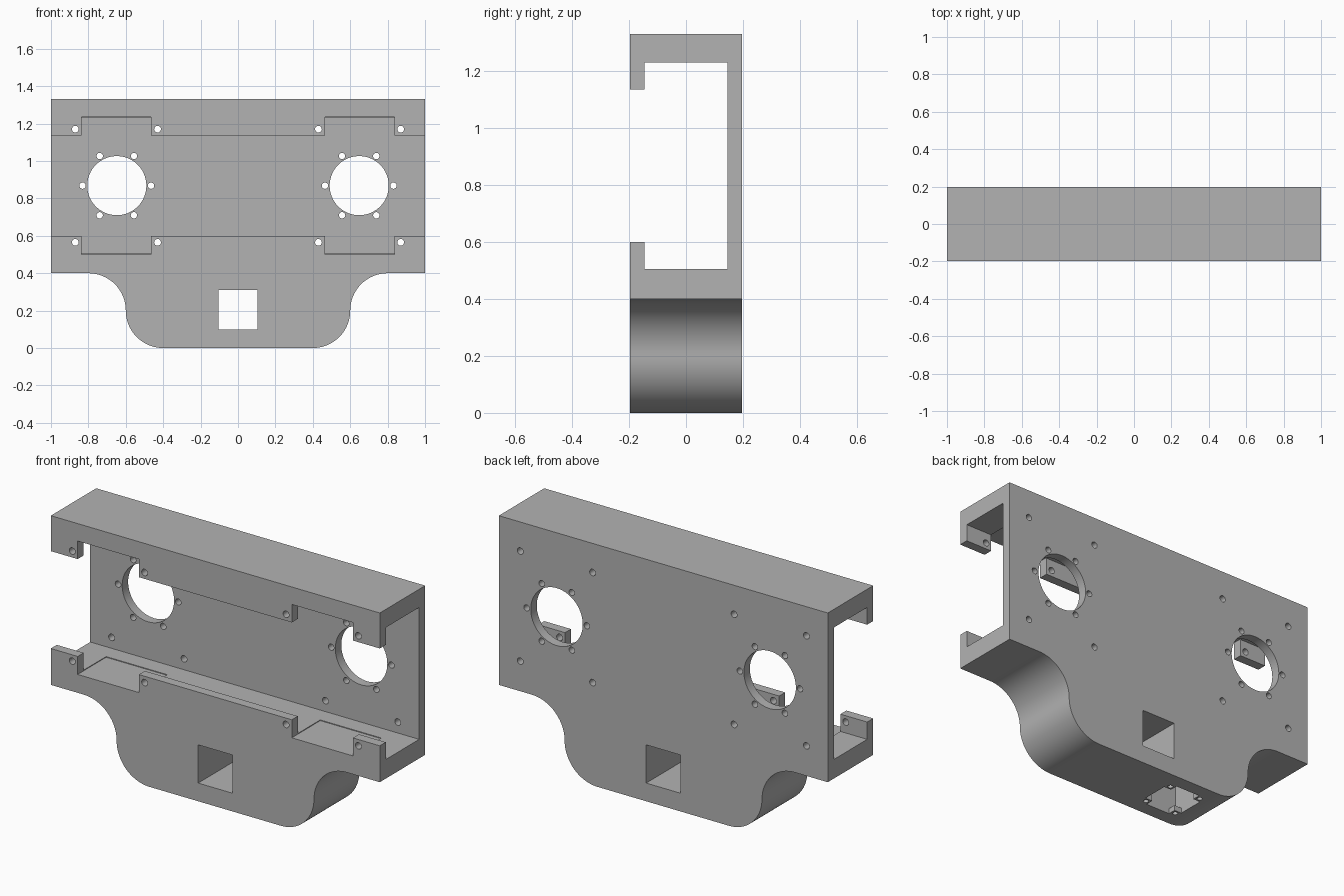
import bpy
import bmesh
from math import cos, sin, pi, radians
from mathutils import Matrix, Vector

cube = bpy.data.objects.get("Cube")
if cube:
    bpy.data.objects.remove(cube, do_unlink=True)

grey = bpy.data.materials.new("plain_grey")
grey.use_nodes = True
grey.diffuse_color = (0.45, 0.45, 0.45, 1)
grey.node_tree.nodes["Principled BSDF"].inputs["Base Color"].default_value = grey.diffuse_color

HALF_DEPTH = 0.197
HEIGHT = 1.33


def make_object(name, bm):
    bmesh.ops.recalc_face_normals(bm, faces=bm.faces)
    mesh = bpy.data.meshes.new(name)
    bm.to_mesh(mesh)
    bm.free()
    mesh.materials.append(grey)
    obj = bpy.data.objects.new(name, mesh)
    bpy.context.collection.objects.link(obj)
    return obj


def arc(cx, cz, r, start, end, steps=20):
    angles = [radians(start + (end - start) * i / steps) for i in range(steps + 1)]
    return [(cx + r * cos(a), cz + r * sin(a)) for a in angles]


def extrude(name, points, direction):
    bm = bmesh.new()
    face = bm.faces.new([bm.verts.new(p) for p in points])
    result = bmesh.ops.extrude_face_region(bm, geom=[face])
    verts = [v for v in result["geom"] if isinstance(v, bmesh.types.BMVert)]
    bmesh.ops.translate(bm, verts=verts, vec=direction)
    return make_object(name, bm)


def box(name, x, y, z):
    corners = [(x[0], y[0], z[0]), (x[1], y[0], z[0]), (x[1], y[1], z[0]), (x[0], y[1], z[0])]
    return extrude(name, corners, (0, 0, z[1] - z[0]))


def cylinder(name, centre, radius, length, along_y=True, sides=24):
    bm = bmesh.new()
    turn = Matrix.Rotation(pi / 2, 4, "X") if along_y else Matrix()
    bmesh.ops.create_cone(bm, cap_ends=True, segments=sides, radius1=radius, radius2=radius,
                          depth=length, matrix=Matrix.Translation(Vector(centre)) @ turn)
    return make_object(name, bm)


# Body: wide block with S-curved shoulders down to a narrower foot
right_side = arc(0.4, 0.2, 0.2, -90, 0) + arc(0.8, 0.2, 0.2, 180, 90)[1:]
right_side += [(1, 0.4), (1, HEIGHT)]
outline = right_side + [(-x, z) for x, z in reversed(right_side)]
body = extrude("bracket_body", [(x, -HALF_DEPTH, z) for x, z in outline], (0, 2 * HALF_DEPTH, 0))


def cut(cutter):
    mod = body.modifiers.new("cut", "BOOLEAN")
    mod.operation = "DIFFERENCE"
    mod.solver = "EXACT"
    mod.object = cutter
    bpy.context.view_layer.objects.active = body
    bpy.ops.object.modifier_apply(modifier=mod.name)
    bpy.data.objects.remove(cutter, do_unlink=True)


# Channel through the length, and its front slot between two lips
cut(box("channel", (-1.2, 1.2), (-0.145, 0.145), (0.505, 1.23)))
cut(box("front_slot", (-1.2, 1.2), (-0.4, -0.1), (0.6, 1.135)))

# Square window through the foot
cut(box("foot_window", (-0.104, 0.104), (-0.4, 0.4), (0.1, 0.31)))

for side in (-1, 1):
    # Lip notches, reaching slightly into the channel floor and roof
    edges = sorted((side * 0.465, side * 0.837))
    cut(box("lip_notch", edges, (-0.4, 0.05), (0.501, 1.234)))

    # Large opening and its ring of six small holes
    cx, cz = side * 0.648, 0.868
    cut(cylinder("round_opening", (cx, 0, cz), 0.158, 1, sides=64))
    for i in range(6):
        a = i * pi / 3
        cut(cylinder("ring_hole", (cx + 0.183 * cos(a), 0, cz + 0.183 * sin(a)), 0.017, 1))

    # Screw holes through lips and back wall
    for x in (0.43, 0.87):
        for z in (0.565, 1.17):
            cut(cylinder("screw_hole", (side * x, 0, z), 0.018, 1))

# Pocket in the underside with four drilled corner tabs
px = -0.26
cut(box("pocket", (px - 0.12, px + 0.12), (-0.12, 0.12), (0.03, 0.3)))
cut(box("pocket_mouth_long", (px - 0.12, px + 0.12), (-0.075, 0.075), (-0.1, 0.1)))
cut(box("pocket_mouth_wide", (px - 0.075, px + 0.075), (-0.12, 0.12), (-0.1, 0.1)))
for dx in (-0.098, 0.098):
    for dy in (-0.098, 0.098):
        cut(cylinder("tab_hole", (px + dx, dy, 0), 0.014, 0.12, along_y=False))

# Smooth curves with sharp edges kept
bpy.ops.object.select_all(action="DESELECT")
body.select_set(True)
bpy.context.view_layer.objects.active = body
bpy.ops.object.shade_smooth_by_angle(angle=radians(30))
